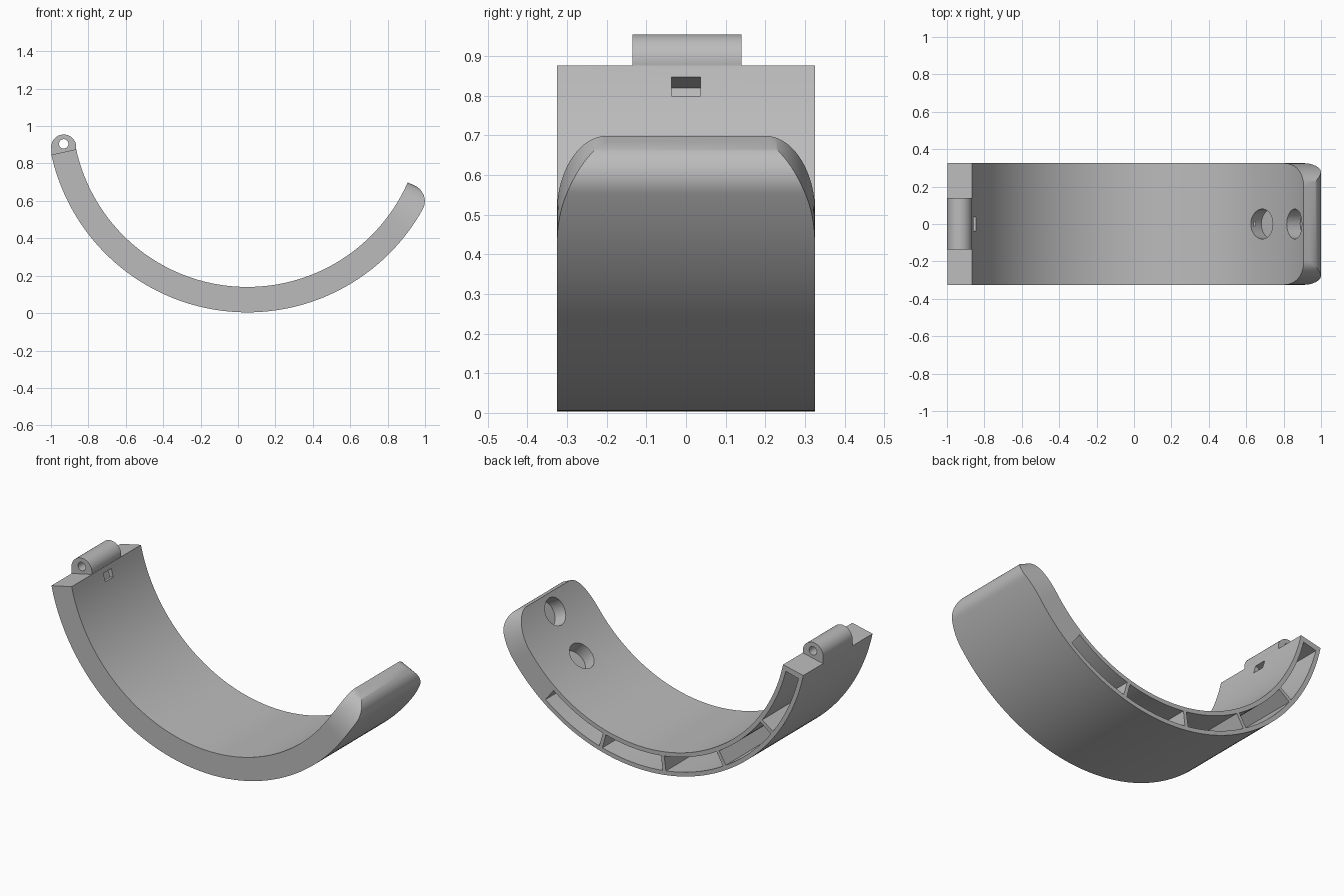
import bpy, bmesh, math
from mathutils import Matrix, Vector

if "Cube" in bpy.data.objects:
    bpy.data.objects.remove(bpy.data.objects["Cube"])

# Ring layout: angles in degrees around a y-axis centre
CX, CZ = 0.05, 1.077
R_IN, R_OUT = 0.937, 1.073
HALF = 0.325
A_HINGE, A_TIP = -167.6, -23.8
WALL = 0.025

grey = bpy.data.materials.new("grey_plastic")
grey.use_nodes = True
COLOUR = (0.5, 0.5, 0.5, 1)
grey.diffuse_color = COLOUR
grey.node_tree.nodes["Principled BSDF"].inputs["Base Color"].default_value = COLOUR


def polar(r, a, y=0.0):
    t = math.radians(a)
    return Vector((CX + r * math.cos(t), y, CZ + r * math.sin(t)))


def finish(name, bm):
    bmesh.ops.recalc_face_normals(bm, faces=bm.faces)
    mesh = bpy.data.meshes.new(name)
    bm.to_mesh(mesh)
    bm.free()
    mesh.materials.append(grey)
    obj = bpy.data.objects.new(name, mesh)
    bpy.context.collection.objects.link(obj)
    return obj


def sweep(name, stations):
    """Rectangular section swept round the ring: (angle, r0, r1, y0, y1)."""
    bm = bmesh.new()
    rings = []
    for a, r0, r1, y0, y1 in stations:
        corners = ((r0, y0), (r1, y0), (r1, y1), (r0, y1))
        rings.append([bm.verts.new(polar(r, a, y)) for r, y in corners])
    for p, q in zip(rings, rings[1:]):
        for i in range(4):
            j = (i + 1) % 4
            bm.faces.new((p[i], p[j], q[j], q[i]))
    bm.faces.new(rings[0])
    bm.faces.new(rings[-1])
    return finish(name, bm)


def sector(name, a0, a1, r0, r1, y0, y1, n=12):
    return sweep(name, [(a0 + (a1 - a0) * i / n, r0, r1, y0, y1) for i in range(n + 1)])


def rod(name, centre, axis, radius, depth):
    bm = bmesh.new()
    turn = Vector(axis).to_track_quat("Z", "Y").to_matrix().to_4x4()
    bmesh.ops.create_cone(bm, cap_ends=True, segments=48, radius1=radius, radius2=radius,
                          depth=depth, matrix=Matrix.Translation(centre) @ turn)
    return finish(name, bm)


def cut(obj, cutter):
    cutter.hide_render = True
    mod = obj.modifiers.new("cut", "BOOLEAN")
    mod.operation, mod.solver, mod.object = "DIFFERENCE", "EXACT", cutter
    bpy.context.view_layer.objects.active = obj
    bpy.ops.object.modifier_apply(modifier=mod.name)
    bpy.data.objects.remove(cutter)


def quarter(distance, size):
    """Quarter-ellipse falloff: 0 at the tip, 1 from size degrees inward."""
    u = max(0.0, 1 - distance / size)
    return math.sqrt(max(0.0, 1 - u * u))


# Curved band with a rounded outer lip and rounded corners at the tip
FILLET, CORNER = 5.3, 13.2
steps = 72
angles = [A_HINGE + (A_TIP - CORNER - A_HINGE) * i / steps for i in range(steps)]
angles += [A_TIP - CORNER * (1 - i / 32) ** 2 for i in range(33)]
stations = []
for a in angles:
    d = A_TIP - a
    w = 0.2 + (HALF - 0.2) * quarter(d, CORNER)
    stations.append((a, R_IN, R_OUT - 0.1 * (1 - quarter(d, FILLET)), -w, w))
band = sweep("curved_band", stations)

# Five hollow pockets open to the back, divided by thin ribs
A_FIRST, A_LAST, RIB = -165.8, -52.0, 1.2
pitch = (A_LAST - A_FIRST + RIB) / 5
for i in range(5):
    a0 = A_FIRST + i * pitch
    cut(band, sector("pocket_cutter", a0, a0 + pitch - RIB, R_IN + WALL, R_OUT - WALL,
                     WALL - HALF, HALF + 0.1))

# Small latch slot through the inner wall beside the hinge
cut(band, sector("slot_cutter", A_FIRST, A_FIRST + 3, R_IN - 0.05, R_IN + 0.06, -0.037, 0.037, 2))

# Two blind round holes near the tip
for a in (-47.3, -30.2):
    axis = polar(1, a) - polar(0, a)
    cut(band, rod("hole_cutter", polar(R_IN - 0.02, a), axis, 0.08, 0.2))

# Hinge knuckle on the other end, with a pin hole
KX, KZ, KR = -0.932, 0.888, 0.067
outline = [polar(R_IN, A_HINGE), polar(R_OUT, A_HINGE)]
for i in range(33):
    t = math.radians(190 - 200 * i / 32)
    outline.append(Vector((KX + KR * math.cos(t), 0, KZ + KR * math.sin(t))))
bm = bmesh.new()
face = bm.faces.new([bm.verts.new((p.x, -0.135, p.z)) for p in outline])
extruded = bmesh.ops.extrude_face_region(bm, geom=[face])
bmesh.ops.translate(bm, vec=(0, 0.275, 0),
                    verts=[v for v in extruded["geom"] if isinstance(v, bmesh.types.BMVert)])
knuckle = finish("hinge_knuckle", bm)
cut(knuckle, rod("pin_cutter", (KX, 0, 0.905), (0, 1, 0), 0.025, 0.6))

# Smooth curves, sharp edges
for obj in (band, knuckle):
    bpy.ops.object.select_all(action="DESELECT")
    obj.select_set(True)
    bpy.context.view_layer.objects.active = obj
    bpy.ops.object.shade_smooth_by_angle(angle=math.radians(30))
